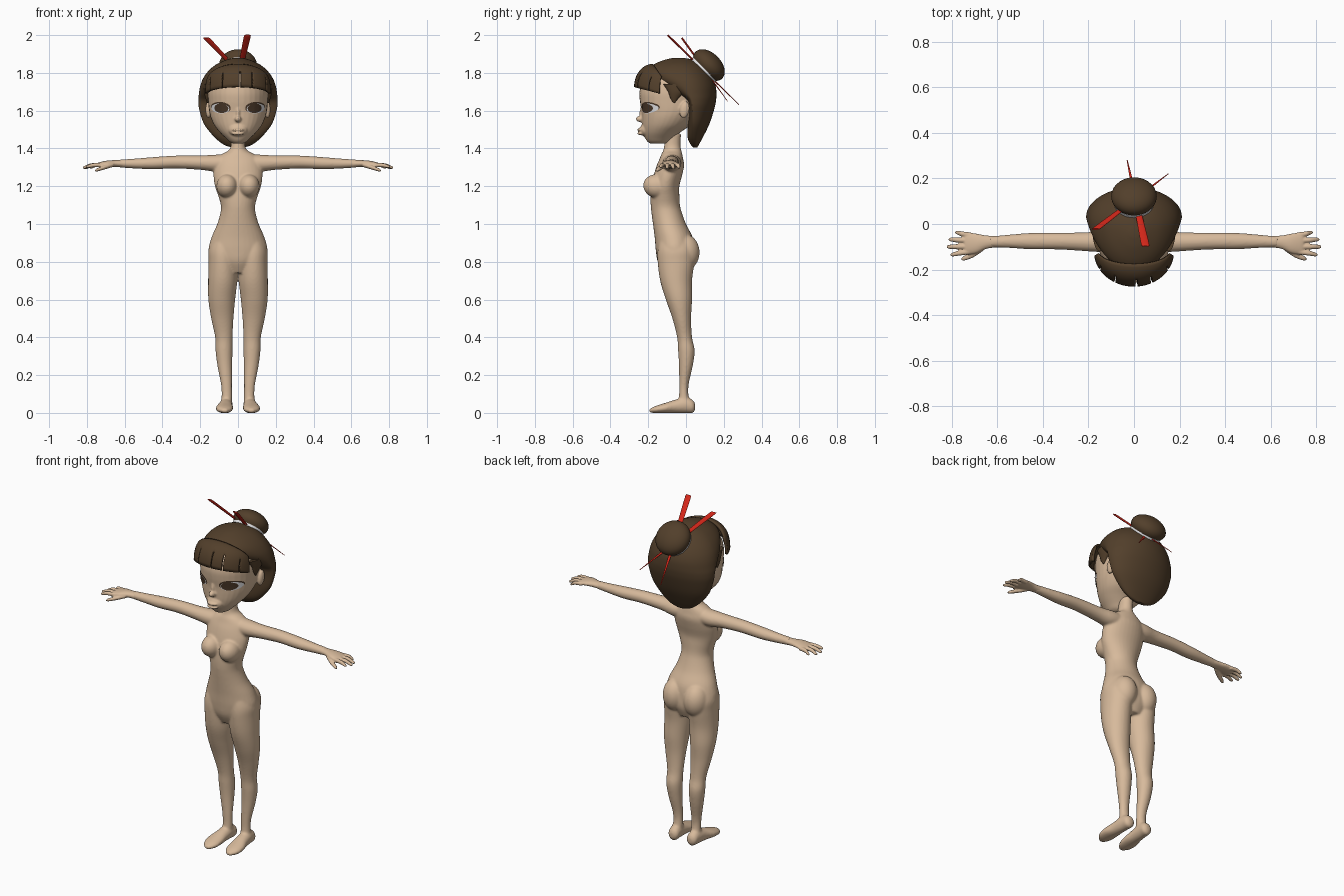
import bpy, bmesh, math
from mathutils import Vector, Matrix
from mathutils.bvhtree import BVHTree

if "Cube" in bpy.data.objects:
    bpy.data.objects.remove(bpy.data.objects["Cube"])


def material(name, rgb):
    m = bpy.data.materials.new(name)
    m.diffuse_color = (*rgb, 1)
    m.use_nodes = True
    m.node_tree.nodes["Principled BSDF"].inputs["Base Color"].default_value = m.diffuse_color
    return m


SKIN = material("skin", (0.68, 0.49, 0.33))
HAIR = material("hair brown", (0.085, 0.05, 0.024))
EYE = material("eye brown", (0.07, 0.04, 0.022))
WHITE = material("white", (0.8, 0.8, 0.82))
RED = material("red", (0.65, 0.02, 0.01))


def spline(rows, sub):
    """Catmull-Rom resampling of number rows."""
    out = []
    for i in range(len(rows) - 1):
        a, b, c, d = (rows[max(i - 1, 0)], rows[i], rows[i + 1], rows[min(i + 2, len(rows) - 1)])
        for k in range(sub):
            t = k / sub
            out.append([0.5 * (2 * q + (r - p) * t + (2 * p - 5 * q + 4 * r - s) * t * t
                               + (3 * q - p - 3 * r + s) * t ** 3) for p, q, r, s in zip(a, b, c, d)])
    return out + [list(rows[-1])]


# cross-section rules: upright, upright with separate front/back depth, along x, along y
def upright(r, c, s):
    return r[3] + r[4] * c, (r[1] + r[2]) / 2 + (r[2] - r[1]) / 2 * s, r[0]


def hair_section(r, c, s):
    return r[4] * c, r[2] + (r[3] - r[2] if s > 0 else r[2] - r[1]) * s, r[0]


def along_x(r, c, s):
    return r[0], r[1] + r[3] * c, r[2] + r[4] * s


def along_y(r, c, s):
    return r[1] + r[3] * c, r[0], r[2] + r[4] * s


def tube(bm, rows, point, side=1, n=32, sub=5):
    rings = []
    for r in spline(rows, sub):
        ring = []
        for k in range(n):
            a = 2 * math.pi * k / n
            x, y, z = point(r, math.cos(a), math.sin(a))
            ring.append(bm.verts.new((x * side, y, z)))
        rings.append(ring)
    for p, q in zip(rings, rings[1:]):
        for k in range(n):
            bm.faces.new((p[k], p[(k + 1) % n], q[(k + 1) % n], q[k]))
    bm.faces.new(rings[0])
    bm.faces.new(rings[-1])


def ball(bm, loc, r, tilt=0):
    m = Matrix.Translation(loc) @ Matrix.Rotation(tilt, 4, 'X') @ Matrix.Diagonal((*r, 1))
    bmesh.ops.create_uvsphere(bm, u_segments=32, v_segments=20, radius=1, matrix=m)


def finish(bm, name, mat, voxel=0, smooth=0, angle=60, recalc=True):
    if recalc:
        bmesh.ops.recalc_face_normals(bm, faces=bm.faces)
    me = bpy.data.meshes.new(name)
    bm.to_mesh(me)
    bm.free()
    ob = bpy.data.objects.new(name, me)
    bpy.context.collection.objects.link(ob)
    if voxel:  # fuse overlapping volumes into one skin
        rm = ob.modifiers.new("fuse", 'REMESH')
        rm.mode, rm.voxel_size = 'VOXEL', voxel
        sm = ob.modifiers.new("soften", 'SMOOTH')
        sm.factor, sm.iterations = 0.5, smooth
        dg = bpy.context.evaluated_depsgraph_get()
        me = bpy.data.meshes.new_from_object(ob.evaluated_get(dg))
        ob.modifiers.clear()
        ob.data = me
    me.materials.clear()
    me.materials.append(mat)
    for p in me.polygons:
        p.use_smooth = True
        p.material_index = 0
    me.set_sharp_from_angle(angle=math.radians(angle))
    return ob


# body: torso, neck, arms, legs and feet
bm = bmesh.new()
tube(bm, [(.74, -.12, .02, 0, .08), (.8, -.15, .045, 0, .13), (.86, -.16, .045, 0, .156),
          (.93, -.166, .035, 0, .14), (1.0, -.175, 0, 0, .11), (1.06, -.183, -.022, 0, .093),
          (1.1, -.187, -.032, 0, .091), (1.15, -.187, -.035, 0, .105), (1.2, -.182, -.035, 0, .122),
          (1.26, -.17, -.02, 0, .13), (1.31, -.155, -.01, 0, .125), (1.345, -.14, -.015, 0, .115),
          (1.37, -.13, -.02, 0, .085), (1.39, -.12, -.025, 0, .05), (1.42, -.115, -.03, 0, .037),
          (1.48, -.11, -.025, 0, .037)], upright)
for s in (-1, 1):
    ball(bm, (s * .058, -.155, 1.2), (.056, .072, .062), math.radians(-12))
    ball(bm, (s * .068, -.005, .85), (.07, .077, .095))
    tube(bm, [(.06, -.075, 1.325, .05, .045), (.12, -.075, 1.322, .05, .045), (.2, -.078, 1.325, .042, .038),
              (.33, -.075, 1.328, .037, .034), (.45, -.075, 1.322, .036, .032),
              (.55, -.076, 1.32, .029, .026), (.63, -.078, 1.32, .024, .021)], along_x, s)
    tube(bm, [(.92, -.14, .02, .075, .06), (.86, -.15, .045, .08, .076), (.8, -.15, .045, .08, .077),
              (.7, -.137, .032, .081, .077), (.6, -.107, .032, .086, .071), (.5, -.072, .027, .083, .059),
              (.4, -.047, .032, .075, .046), (.33, -.042, .046, .074, .045), (.25, -.037, .036, .07, .039),
              (.15, -.036, .014, .061, .029), (.09, -.037, .014, .059, .028),
              (.05, -.045, .03, .061, .03)], upright, s)
    tube(bm, [(.049, .06, .033, .012, .014), (.036, .06, .034, .03, .034), (0, .062, .041, .034, .042),
              (-.06, .066, .034, .038, .035), (-.11, .071, .026, .046, .027), (-.16, .072, .018, .04, .019),
              (-.193, .07, .012, .014, .01)], along_y, s)
finish(bm, "body", SKIN, .006, 7)

# hands: palm, four fingers, thumb
for s, name in ((-1, "right_hand"), (1, "left_hand")):
    bm = bmesh.new()
    tube(bm, [(.6, -.077, 1.319, .024, .02), (.65, -.08, 1.32, .03, .018), (.69, -.085, 1.319, .043, .017),
              (.73, -.085, 1.314, .048, .014), (.745, -.085, 1.312, .043, .01)], along_x, s)
    for y0, x1, y1, z1 in ((-.048, .785, -.038, 1.30), (-.073, .814, -.068, 1.298),
                           (-.099, .822, -.1, 1.30), (-.122, .806, -.134, 1.304)):
        tube(bm, [(.715, y0, 1.313, .011, .011), ((.73 + x1) / 2, (y0 + y1) / 2, 1.311, .011, .011),
                  (x1 - .01, y1, z1, .009, .008), (x1, y1, z1 - .001, .004, .004)], along_x, s, 16)
    tube(bm, [(.66, -.1, 1.314, .017, .012), (.705, -.132, 1.3, .015, .011),
              (.745, -.15, 1.287, .011, .009), (.757, -.154, 1.283, .005, .004)], along_x, s, 16)
    finish(bm, name, SKIN, .004, 3)

# head with nose, lips and ears
bm = bmesh.new()
tube(bm, [(1.425, -.185, -.1, 0, .025), (1.435, -.203, -.085, 0, .045), (1.455, -.217, -.065, 0, .066),
          (1.485, -.227, -.03, 0, .096), (1.52, -.232, .02, 0, .124), (1.56, -.234, .06, 0, .143),
          (1.6, -.236, .09, 0, .153), (1.65, -.244, .11, 0, .158), (1.7, -.246, .12, 0, .16),
          (1.76, -.23, .12, 0, .15), (1.81, -.19, .1, 0, .12), (1.84, -.13, .05, 0, .07)], upright)
ball(bm, (0, -.215, 1.498), (.05, .03, .035))
ball(bm, (0, -.238, 1.556), (.017, .028, .017))
ball(bm, (0, -.226, 1.585), (.012, .02, .045))
for z in (1.499, 1.479):
    ball(bm, (0, -.238, z), (.034, .02, .009))
for s in (-1, 1):
    ball(bm, (s * .156, -.008, 1.605), (.016, .026, .045), math.radians(-10))
head = finish(bm, "head", SKIN, .005, 4)

# eyes: thin plates laid on the face
bpy.context.view_layer.update()
tree = BVHTree.FromObject(head, bpy.context.evaluated_depsgraph_get())


def face_plate(name, cx, cz, rx, rz, off, mat):
    for s, tag in ((-1, "right"), (1, "left")):
        bm = bmesh.new()
        rings, n = [], 32
        for k in range(1, 8):
            ring = []
            for j in range(n):
                a = 2 * math.pi * j / n
                u, v = rx * k / 7 * math.cos(a), rz * k / 7 * math.sin(a)
                x, z = s * (cx + u - .1 * v), cz + v + .1 * u
                hit = tree.ray_cast(Vector((x, -1, z)), Vector((0, 1, 0)))
                ring.append(bm.verts.new(hit[0] + hit[1] * off))
            rings.append(ring)
        bm.faces.new(rings[0])
        for p, q in zip(rings, rings[1:]):
            for j in range(n):
                bm.faces.new((p[j], p[(j + 1) % n], q[(j + 1) % n], q[j]))
        bm.normal_update()
        if sum(f.normal.y for f in bm.faces) > 0:
            bmesh.ops.reverse_faces(bm, faces=bm.faces)
        finish(bm, tag + "_" + name, mat, recalc=False)


face_plate("lash", .09, 1.617, .052, .029, .0015, EYE)
face_plate("eye_white", .092, 1.612, .047, .026, .003, WHITE)
face_plate("iris", .086, 1.613, .036, .025, .0045, EYE)

# hair: bob with temple strands
bm = bmesh.new()
tube(bm, [(1.405, .04, .05, .06, .03), (1.42, .025, .05, .068, .075), (1.46, .008, .045, .09, .125),
          (1.53, .01, .04, .124, .18), (1.61, .015, .035, .15, .206), (1.655, 0, .03, .159, .21),
          (1.69, -.06, .02, .161, .207), (1.73, -.13, .01, .157, .2), (1.77, -.185, 0, .142, .185),
          (1.81, -.205, -.01, .116, .157), (1.845, -.17, -.02, .082, .115), (1.87, -.11, -.03, .035, .06),
          (1.88, -.06, -.04, -.02, .02)], hair_section, 1, 64)
for s in (-1, 1):
    tube(bm, [(1.74, -.12, .03, .15, .03), (1.7, -.095, -.005, .158, .022),
              (1.665, -.082, -.04, .16, .012), (1.64, -.066, -.06, .161, .003)], upright, s)
finish(bm, "hair_bob", HAIR)

# fringe: curved sheet with slits between the locks
bm = bmesh.new()
COLS, ROWS, grid = 66, 10, []
for i in range(COLS + 1):
    t = math.radians(-82.5 + 2.5 * i)
    c, sn, col = math.cos(t), math.sin(t), []
    for j in range(ROWS + 1):
        a = j / ROWS * math.pi / 2
        h, d = math.sin(a), 1 - math.cos(a)
        z0, z1 = 1.768 + .08 * c, 1.685 + .04 * c
        col.append(bm.verts.new(((.158 + .018 * h) * sn, -.12 - .055 * c - .1 * c * h, z0 + (z1 - z0) * d)))
    grid.append(col)
SLITS = (9, 21, 34, 43, 56)
for i in range(COLS):
    for j in range(ROWS):
        if not (i in SLITS and j >= 5):
            bm.faces.new((grid[i][j], grid[i][j + 1], grid[i + 1][j + 1], grid[i + 1][j]))
bm.normal_update()
fringe = finish(bm, "fringe", HAIR, recalc=False)
mod = fringe.modifiers.new("thickness", 'SOLIDIFY')
mod.thickness, mod.offset = .014, -1

# bun and its band, tilted backwards
TILT = math.radians(-45)
bm = bmesh.new()
ball(bm, (0, .121, 1.841), (.1, .1, .064), TILT)
finish(bm, "bun", HAIR)
bm = bmesh.new()
tube(bm, [(-.012, 0, 0, .086, .086), (.012, 0, 0, .088, .088)],
     lambda r, c, s: (r[3] * c, r[4] * s, r[0]), 1, 48, 3)
bm.transform(Matrix.Translation((0, .09, 1.812)) @ Matrix.Rotation(TILT, 4, 'X'))
finish(bm, "bun_band", WHITE, angle=40)

# hair sticks: flat, tapering to a point
for k, (p, q) in enumerate((((-.165, -.02, 1.982), (.15, .22, 1.65)), ((.05, -.093, 1.996), (-.03, .28, 1.632)))):
    p, q = Vector(p), Vector(q)
    wide = Vector((1, 0, 0))
    thin = (q - p).cross(wide).normalized()
    bm = bmesh.new()
    tube(bm, [(0, .013, .003), (.02, .018, .005), (.35, .014, .0045), (1, .002, .0015)],
         lambda r, c, s: p.lerp(q, r[0]) + wide * r[1] * c + thin * r[2] * s, 1, 16, 4)
    finish(bm, "hair_stick_%d" % (k + 1), RED, angle=50)
